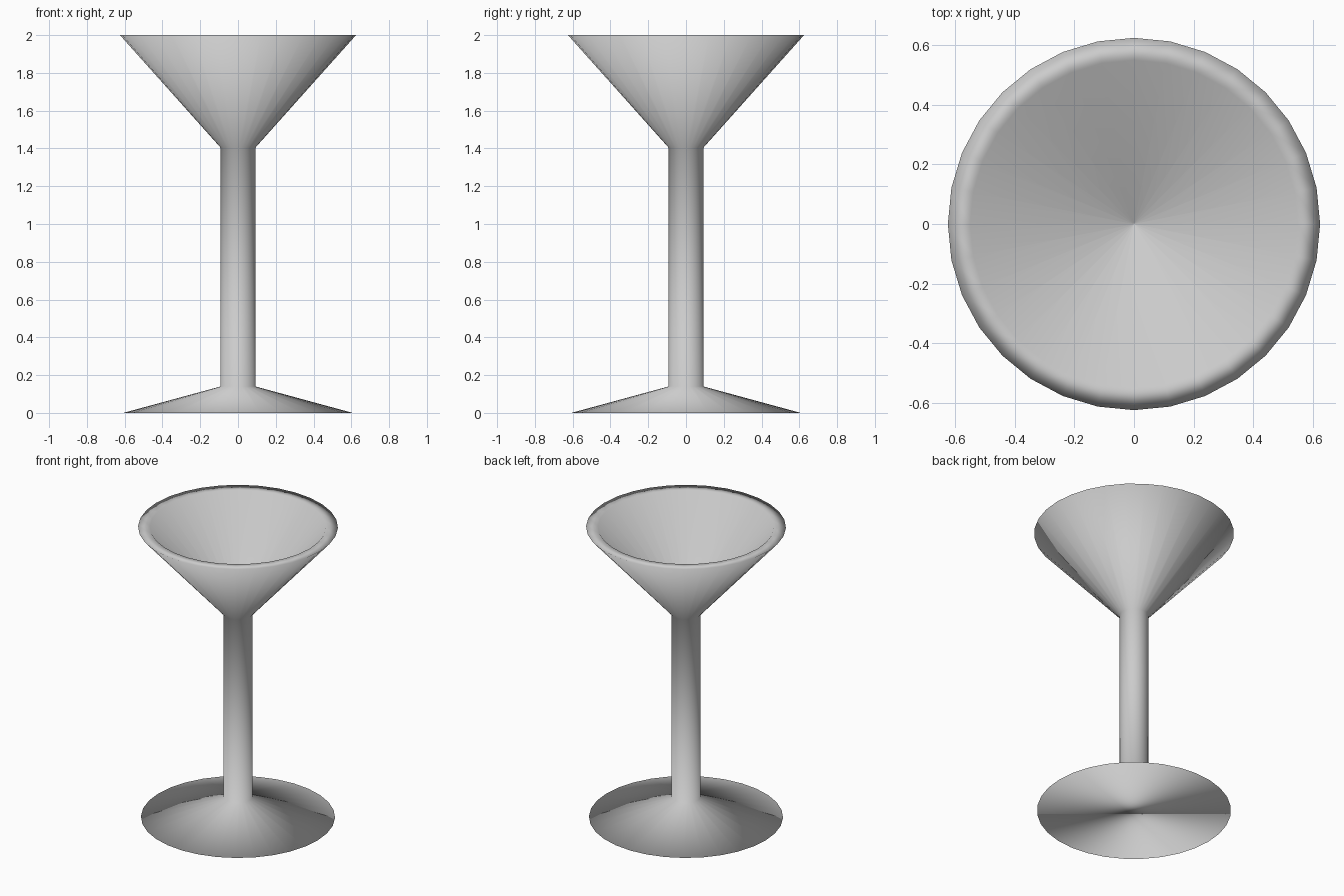
import bpy, bmesh, math

if "Cube" in bpy.data.objects:
    bpy.data.objects.remove(bpy.data.objects["Cube"])

SIDES = 32
# lathe profile (radius, z): foot, stem, bowl outside, rim, bowl inside
PROFILE = [(0.607, 0.0), (0.092, 0.14), (0.092, 1.404),
           (0.625, 2.0), (0.55, 2.0), (0.003, 1.40)]

bm = bmesh.new()
rings = []
for r, z in PROFILE:
    rings.append([bm.verts.new((r * math.cos(2 * math.pi * i / SIDES),
                                r * math.sin(2 * math.pi * i / SIDES), z))
                  for i in range(SIDES)])

# walls between neighbouring rings
for a, b in zip(rings, rings[1:]):
    for i in range(SIDES):
        j = (i + 1) % SIDES
        bm.faces.new((a[i], a[j], b[j], b[i]))

# flat underside and the tip of the bowl's inside
bm.faces.new(rings[0][::-1])
bm.faces.new(rings[-1])

for f in bm.faces:
    f.smooth = True

mesh = bpy.data.meshes.new("cocktail_glass")
bm.to_mesh(mesh)
bm.free()
glass = bpy.data.objects.new("cocktail_glass", mesh)
bpy.context.collection.objects.link(glass)
